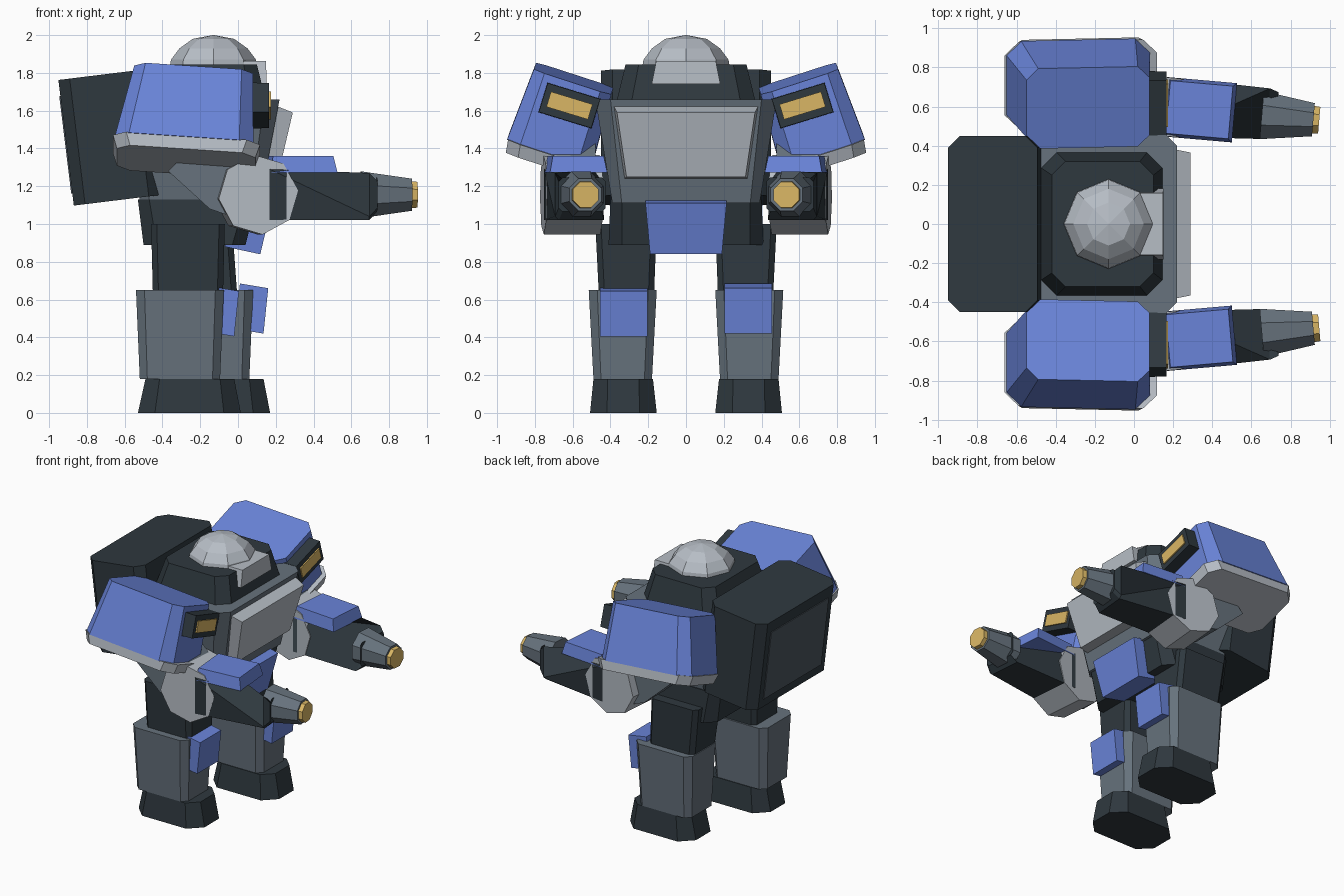
import bpy, bmesh, math
from mathutils import Matrix, Vector

if "Cube" in bpy.data.objects:
    bpy.data.objects.remove(bpy.data.objects["Cube"])


def material(name, rgb):
    m = bpy.data.materials.new(name)
    m.diffuse_color = (*rgb, 1)
    m.use_nodes = True
    m.node_tree.nodes["Principled BSDF"].inputs["Base Color"].default_value = m.diffuse_color
    return m


DARK = material("dark armour", (0.028, 0.040, 0.049))
SLATE = material("slate", (0.135, 0.170, 0.205))
PANEL = material("charcoal panel", (0.070, 0.090, 0.110))
LIGHT = material("light grey", (0.47, 0.51, 0.56))
BLUE = material("blue", (0.142, 0.230, 0.690))
GOLD = material("gold", (0.70, 0.47, 0.13))


def skin(name, mat, rings, side=1, matrix=Matrix()):
    """Skin point rings into a closed solid; side -1 mirrors it across y."""
    bm = bmesh.new()
    flip = Matrix.Diagonal((1, side, 1, 1))
    loops = [[bm.verts.new(flip @ matrix @ Vector(p)) for p in r] for r in rings]
    n = len(loops[0])
    for a, b in zip(loops, loops[1:]):
        for i in range(n):
            j = (i + 1) % n
            bm.faces.new((a[i], a[j], b[j], b[i]))
    bm.faces.new(loops[0])
    bm.faces.new(loops[-1])
    bmesh.ops.recalc_face_normals(bm, faces=bm.faces)
    me = bpy.data.meshes.new(name)
    bm.to_mesh(me)
    bm.free()
    me.materials.append(mat)
    ob = bpy.data.objects.new(name, me)
    bpy.context.collection.objects.link(ob)
    return ob


def rect(a0, a1, b0, b1, c):
    """Rectangle with cut corners of size c (plain when c is 0)."""
    if not c:
        return [(a0, b0), (a1, b0), (a1, b1), (a0, b1)]
    return [(a0 + c, b0), (a1 - c, b0), (a1, b0 + c), (a1, b1 - c),
            (a1 - c, b1), (a0 + c, b1), (a0, b1 - c), (a0, b0 + c)]


def loft_z(name, mat, sections, side=1, matrix=Matrix()):
    """Sections: (z, x0, x1, y0, y1, corner cut)."""
    return skin(name, mat, [[(x, y, s[0]) for x, y in rect(*s[1:])] for s in sections], side, matrix)


def loft_x(name, mat, sections, side=1, matrix=Matrix()):
    """Sections: (x, y0, y1, z0, z1, corner cut)."""
    return skin(name, mat, [[(s[0], y, z) for y, z in rect(*s[1:])] for s in sections], side, matrix)


def slab(name, mat, profile, y0, y1, side=1, matrix=Matrix()):
    """Extrude an xz profile along y."""
    return skin(name, mat, [[(x, y, z) for x, z in profile] for y in (y0, y1)], side, matrix)


def rod_x(name, mat, sections, side=1, matrix=Matrix()):
    """Eight-sided rod along x; sections: (x, radius)."""
    ang = [math.radians(22.5 + 45 * i) for i in range(8)]
    return skin(name, mat, [[(x, r * math.cos(a), r * math.sin(a)) for a in ang] for x, r in sections],
                side, matrix)


# Torso, waist and chest plate
loft_z("torso", SLATE, [(1.11, -0.52, 0.115, -0.39, 0.39, 0.05), (1.66, -0.57, 0.22, -0.48, 0.48, 0.08)])
loft_z("waist", DARK, [(0.89, -0.50, 0.04, -0.41, 0.41, 0.07), (1.13, -0.53, 0.10, -0.40, 0.40, 0.06)])
skin("chest_plate", LIGHT, [
    [(0.19, -0.385, 1.63), (0.19, 0.385, 1.63), (0.10, 0.33, 1.235), (0.10, -0.33, 1.235)],
    [(0.29, -0.365, 1.59), (0.29, 0.365, 1.59), (0.21, 0.315, 1.25), (0.21, -0.315, 1.25)]])
skin("hip_plate", BLUE, [
    [(-0.07, -0.19, 0.88), (0.118, -0.19, 0.84), (0.118, 0.19, 0.84), (-0.07, 0.19, 0.88)],
    [(0.00, -0.215, 1.15), (0.182, -0.215, 1.11), (0.182, 0.215, 1.11), (0.00, 0.215, 1.15)]])

# Backpack, leaning backwards, with a thin rear panel
lean = Matrix.Translation((-0.91, 0, 1.43)) @ Matrix.Rotation(math.radians(-7), 4, "Y")
loft_z("backpack", DARK, [(-0.335, 0.0, 0.46, -0.45, 0.45, 0.06), (0.335, 0.0, 0.46, -0.45, 0.45, 0.06)],
       matrix=lean)
loft_x("backpack_panel", PANEL, [(-0.006, -0.34, 0.34, -0.27, 0.25, 0), (0.002, -0.34, 0.34, -0.27, 0.25, 0)],
       matrix=lean)

# Collar, visor and faceted dome
loft_z("collar", DARK, [(1.64, -0.48, 0.15, -0.37, 0.37, 0.08), (1.845, -0.42, 0.10, -0.32, 0.32, 0.07)])
loft_z("visor", LIGHT, [(1.74, -0.05, 0.152, -0.182, 0.182, 0), (1.862, -0.05, 0.148, -0.158, 0.158, 0)])
skin("head_dome", LIGHT, [[(-0.13 + r * math.cos(i * math.pi / 4), r * math.sin(i * math.pi / 4), z)
                           for i in range(8)]
                          for z, r in ((1.84, 0.23), (1.87, 0.225), (1.93, 0.18), (1.98, 0.11), (2.0, 0.004))])

for side, tag in ((-1, "right"), (1, "left")):
    # Leg: one steps ahead of the other
    step = 0.155 if side > 0 else 0.0
    lift = 0.0 if side > 0 else -0.015
    shift = Matrix.Translation((step, 0, 0))
    loft_z(tag + "_foot", DARK, [(0.0, -0.53, 0.015, 0.155, 0.508, 0.09),
                                 (0.18, -0.49, -0.02, 0.175, 0.49, 0.075)], side, shift)
    loft_z(tag + "_shin", SLATE, [(0.18, -0.52, -0.095, 0.18, 0.49, 0.04),
                                  (0.65, -0.54, -0.075, 0.155, 0.515, 0.045)], side, shift)
    half = step / 2
    loft_z(tag + "_thigh", DARK, [(0.60, -0.45 + half, -0.08 + half, 0.17, 0.46, 0.03),
                                  (1.00, -0.46 + half / 2, -0.07 + half / 2, 0.155, 0.48, 0.03)], side)
    slab(tag + "_knee_pad", BLUE, [(-0.145, 0.685), (0.005, 0.66), (-0.02, 0.42), (-0.17, 0.445)],
         0.205, 0.455, side, Matrix.Translation((step, 0, lift)))

    # Shoulder pad in its own tilted frame, origin at the middle of its top face
    pad = (Matrix.Translation((-0.235, 0.595, 1.77)) @ Matrix.Rotation(math.radians(18), 4, "X")
           @ Matrix.Rotation(math.radians(4), 4, "Y"))
    loft_z(tag + "_shoulder_pad", BLUE, [(-0.40, -0.39, 0.345, -0.235, 0.235, 0.075),
                                         (0.0, -0.315, 0.315, -0.215, 0.215, 0.06)], side, pad)
    loft_z(tag + "_shoulder_rim", LIGHT, [(-0.465, -0.375, 0.36, -0.215, 0.22, 0.07),
                                          (-0.395, -0.40, 0.38, -0.23, 0.23, 0.07)], side, pad)
    lamp = Matrix.Translation((0, 0.617, 1.627)) @ Matrix.Rotation(math.radians(17), 4, "X")
    loft_x(tag + "_lamp_box", DARK, [(-0.05, -0.15, 0.15, -0.085, 0.085, 0),
                                     (0.165, -0.145, 0.145, -0.08, 0.08, 0)], side, lamp)
    loft_x(tag + "_lamp", GOLD, [(0.15, -0.115, 0.115, -0.042, 0.042, 0),
                                 (0.174, -0.115, 0.115, -0.042, 0.042, 0)], side, lamp)

    # Upper arm and elbow disc
    slab(tag + "_upper_arm", SLATE, [(-0.37, 1.28), (-0.15, 1.08), (0.02, 1.02), (0.12, 1.33), (-0.10, 1.55)],
         0.48, 0.71, side)
    arm = Matrix.Translation((0.095, 0.605, 1.155)) @ Matrix.Rotation(math.radians(-5), 4, "Z")
    ring = [(0.212 * math.cos(math.radians(6 + 45 * i)), 0.212 * math.sin(math.radians(6 + 45 * i)))
            for i in range(8)]
    slab(tag + "_elbow_disc", LIGHT, ring, -0.15, 0.15, side, arm)

    # Forearm cannon
    loft_x(tag + "_forearm", DARK, [(0.06, -0.152, 0.152, -0.135, 0.135, 0), (0.59, -0.14, 0.14, -0.135, 0.135, 0.02),
                                    (0.635, -0.125, 0.125, -0.09, 0.09, 0.02)], side, arm)
    loft_z(tag + "_forearm_plate", BLUE, [(0.118, 0.06, 0.42, -0.152, 0.152, 0),
                                          (0.205, 0.08, 0.40, -0.135, 0.135, 0)], side, arm)
    rod_x(tag + "_barrel", SLATE, [(0.56, 0.133), (0.825, 0.092)], side, arm)
    rod_x(tag + "_muzzle", GOLD, [(0.81, 0.078), (0.855, 0.074)], side, arm)
